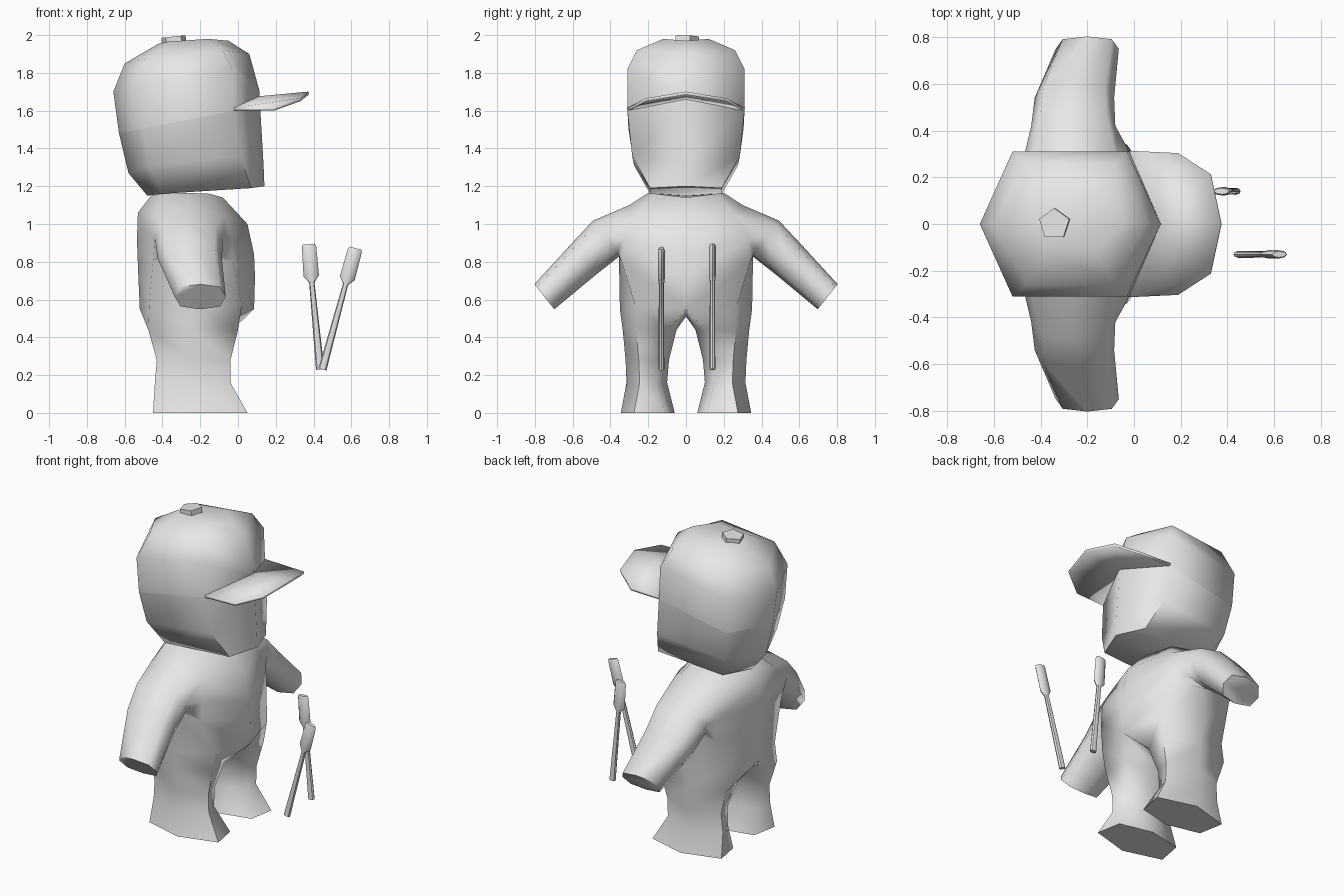
import bpy, bmesh, math
from mathutils import Vector

if "Cube" in bpy.data.objects:
    bpy.data.objects.remove(bpy.data.objects["Cube"])

grey = bpy.data.materials.new("plain_grey")
grey.diffuse_color = (0.8, 0.8, 0.8, 1)
grey.use_nodes = True
grey.node_tree.nodes["Principled BSDF"].inputs["Base Color"].default_value = grey.diffuse_color


def finish(name, bm, angle, mirror=False):
    """Turn a bmesh into a smooth shaded object, optionally mirrored over y."""
    bmesh.ops.recalc_face_normals(bm, faces=bm.faces[:])
    me = bpy.data.meshes.new(name)
    bm.to_mesh(me)
    bm.free()
    ob = bpy.data.objects.new(name, me)
    bpy.context.collection.objects.link(ob)
    me.materials.append(grey)
    bpy.ops.object.select_all(action='DESELECT')
    ob.select_set(True)
    bpy.context.view_layer.objects.active = ob
    bpy.ops.object.shade_smooth_by_angle(angle=math.radians(angle))
    if mirror:
        m = ob.modifiers.new("mirror", 'MIRROR')
        m.use_axis = (False, True, False)
        m.merge_threshold = 0.002
    return ob


def ring(bm, pts):
    return [bm.verts.new(p) for p in pts]


def bridge(bm, a, b, closed=True):
    n = len(a)
    for i in range(n if closed else n - 1):
        j = (i + 1) % n
        bm.faces.new((a[i], a[j], b[j], b[i]))


def loft(bm, rings, cap_start=False, cap_end=True):
    """Skin consecutive rings of vertices."""
    for a, b in zip(rings, rings[1:]):
        bridge(bm, a, b)
    if cap_start:
        bm.faces.new(rings[0])
    if cap_end:
        bm.faces.new(rings[-1])


def hexagon(back, back_side, front_side, front):
    """Six sided head section from its half outline."""
    (bx, bz), (fx, fz) = back, front
    flip = lambda p: (p[0], -p[1], p[2])
    return [(bx, 0, bz), back_side, front_side, (fx, 0, fz), flip(front_side), flip(back_side)]


# Cap crown, open along its lower edge
rim = hexagon((-.63, 1.48), (-.505, .305, 1.505), (-.02, .31, 1.60), (.115, 1.655))
bm = bmesh.new()
loft(bm, [ring(bm, r) for r in (
    rim,
    hexagon((-.66, 1.70), (-.52, .31, 1.73), (-.03, .31, 1.82), (.115, 1.70)),
    hexagon((-.60, 1.85), (-.46, .26, 1.88), (-.08, .26, 1.92), (.06, 1.90)),
    hexagon((-.42, 1.955), (-.37, .10, 1.965), (-.16, .12, 1.98), (-.05, 1.97)))])
finish("cap_crown", bm, 70)

# Head, from the cap edge down to the flat chin
bm = bmesh.new()
loft(bm, [ring(bm, r) for r in (
    rim,
    hexagon((-.58, 1.27), (-.47, .275, 1.31), (.01, .285, 1.36), (.135, 1.32)),
    hexagon((-.48, 1.15), (-.40, .19, 1.16), (.07, .19, 1.19), (.14, 1.20)))])
finish("head", bm, 70)

# Arched cap brim
bm = bmesh.new()
root, side, corner, tip, mid = ring(bm, [
    (-.02, .31, 1.60), (.19, .30, 1.60), (.33, .21, 1.65), (.375, 0, 1.685), (.11, 0, 1.66)])
bm.faces.new((root, side, corner, mid))
bm.faces.new((corner, tip, mid))
brim = finish("cap_brim", bm, 30, mirror=True)
solid = brim.modifiers.new("thickness", 'SOLIDIFY')
solid.thickness = 0.016
solid.offset = 1

# Five sided cap button
bpy.ops.mesh.primitive_cylinder_add(vertices=5, radius=.068, depth=.035,
                                    location=(-.34, 0, 1.975), rotation=(0, math.radians(-6), 0))
button = bpy.context.object
button.name = "cap_button"
button.data.materials.append(grey)

# Body: half torso, arm and leg in one skin, mirrored
bm = bmesh.new()
top = ring(bm, [(-.46, 0, 1.15), (-.40, .16, 1.16), (-.27, .20, 1.165), (-.15, .16, 1.16), (-.08, 0, 1.14)])
shoulder = ring(bm, [(-.53, 0, 1.06), (-.44, .28, 1.05), (-.26, .30, 1.10), (-.07, .27, 1.04), (.05, 0, 1.0)])
chest_back = ring(bm, [(-.535, 0, .92), (-.46, .335, .94)])
chest_front = ring(bm, [(-.03, .33, .92), (.085, 0, .84)])
waist = ring(bm, [(-.53, 0, .78), (-.45, .34, .80), (-.23, .355, .82), (-.03, .34, .80), (.09, 0, .72)])
hip = ring(bm, [(-.52, 0, .55), (-.47, .25, .57), (-.23, .35, .55), (.02, .27, .57), (.085, 0, .55)])
crotch = bm.verts.new((-.22, 0, .51))
bm.faces.new(top)
bridge(bm, top, shoulder, False)
bridge(bm, shoulder[:2], chest_back, False)
bridge(bm, chest_back, waist[:2], False)
bridge(bm, shoulder[3:], chest_front, False)
bridge(bm, chest_front, waist[3:], False)
bridge(bm, waist, hip, False)

# Arm grown from the opening in the torso side
arm = [[shoulder[1], shoulder[2], shoulder[3], chest_front[0],
        waist[3], waist[2], waist[1], chest_back[1]]]
lean = Vector((0, .62, .78))
for centre, width, thick in (((-.26, .42, .925), .18, .118),
                             ((-.255, .54, .815), .17, .105),
                             ((-.20, .75, .615), .135, .085)):
    pts = []
    for k in range(8):
        a = math.radians(135 - 45 * k)
        s = 1.1 if k % 2 == 0 else 1
        pts.append(Vector(centre) + Vector((width * s * math.cos(a), 0, 0)) + lean * thick * s * math.sin(a))
    arm.append(ring(bm, pts))
loft(bm, arm)

# Leg grown from the hip, flaring into the foot
leg = [hip + [crotch]]
for z, x0, x1, y0, y1 in ((.44, -.475, .0, .05, .335), (.28, -.43, -.04, .09, .32),
                          (.16, -.44, -.04, .10, .315), (0, -.45, .05, .06, .345)):
    xm = (x0 + x1) / 2
    leg.append(ring(bm, [(x0 + .03, y0 + .05, z), (x0, y1 - .07, z), (xm, y1, z),
                         (x1, y1 - .07, z), (x1 - .03, y0 + .05, z), (xm, y0, z)]))
loft(bm, leg)
finish("body", bm, 75, mirror=True)


# Two sticks with thick flattened grips
def stick(name, y, foot, neck, end):
    foot, neck, end = (Vector((x, y, z)) for x, z in (foot, neck, end))
    axis = (end - foot).normalized()
    across = Vector((axis.z, 0, -axis.x))
    bm = bmesh.new()
    rings = []
    for c, w, d in ((foot, .022, .015), (neck - axis * .01, .014, .014), (neck + axis * .025, .041, .018),
                    (end - axis * .012, .038, .018), (end, .032, .013)):
        rings.append(ring(bm, [c + across * w * math.cos(k * math.pi / 4)
                               + Vector((0, d * math.sin(k * math.pi / 4), 0)) for k in range(8)]))
    loft(bm, rings, cap_start=True)
    finish(name, bm, 40)


stick("stick_left", .14, (.435, .23), (.39, .70), (.375, .893))
stick("stick_right", -.13, (.447, .23), (.572, .69), (.622, .872))
